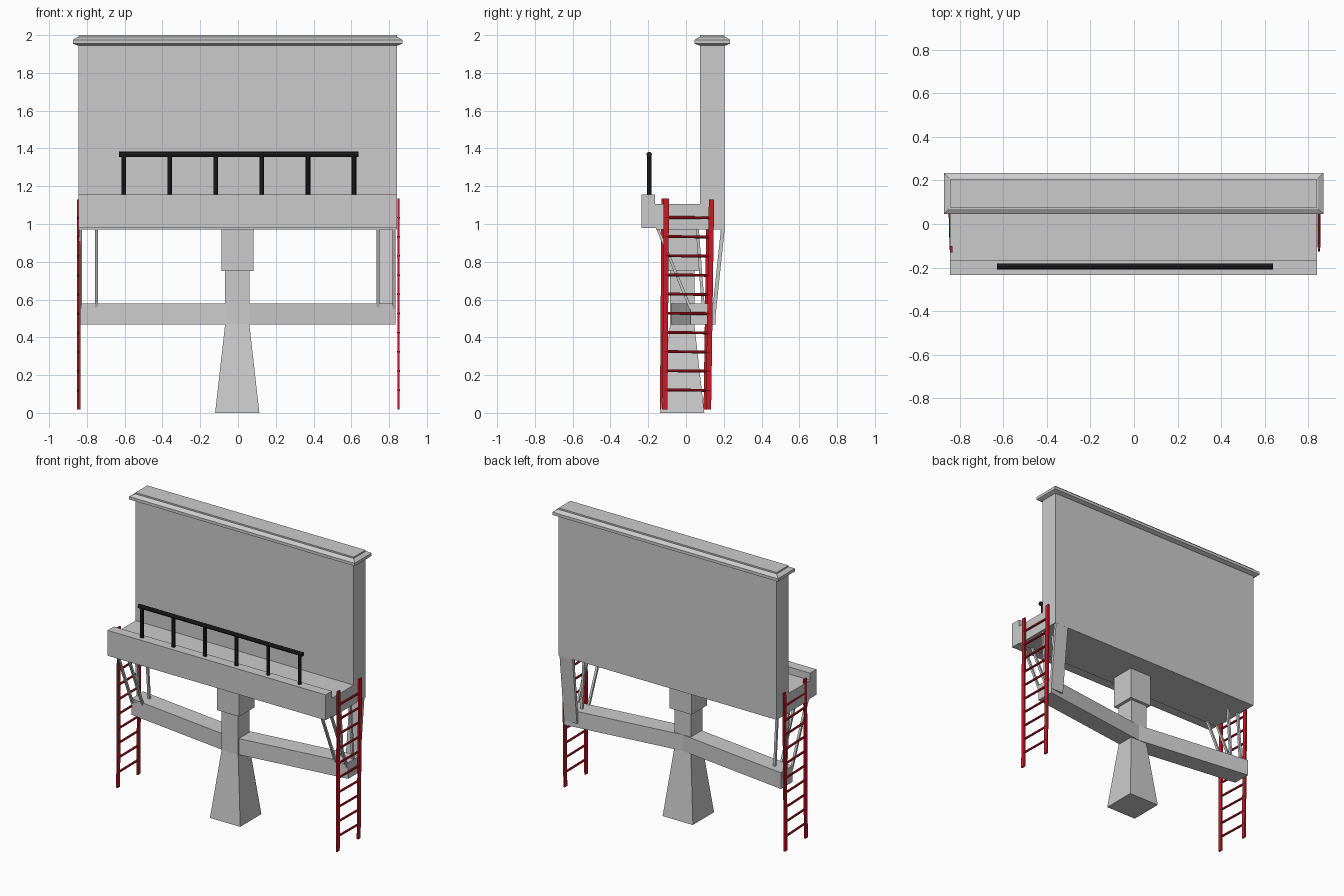
import bpy
from mathutils import Vector

if "Cube" in bpy.data.objects:
    bpy.data.objects.remove(bpy.data.objects["Cube"])


def mesh(name, verts, faces, mat=None):
    me = bpy.data.meshes.new(name)
    me.from_pydata(verts, [], faces)
    ob = bpy.data.objects.new(name, me)
    bpy.context.collection.objects.link(ob)
    if mat:
        me.materials.append(mat)
    return ob


def loft(name, rings, mat=None):
    """Skin a list of equally sized rings and close both ends."""
    n = len(rings[0])
    verts = [v for r in rings for v in r]
    faces = [(k * n + i, k * n + (i + 1) % n, (k + 1) * n + (i + 1) % n, (k + 1) * n + i)
             for k in range(len(rings) - 1) for i in range(n)]
    faces += [tuple(range(n))[::-1], tuple(range(len(verts) - n, len(verts)))]
    ob = mesh(name, verts, faces, mat)
    import bmesh
    bm = bmesh.new()
    bm.from_mesh(ob.data)
    bmesh.ops.recalc_face_normals(bm, faces=bm.faces)
    bm.to_mesh(ob.data)
    bm.free()
    return ob


def rect(x0, x1, y0, y1, z):
    return [(x0, y0, z), (x1, y0, z), (x1, y1, z), (x0, y1, z)]


def bar(name, a, b, sx, sy, mat=None):
    """Upright or slanted bar with a horizontal sx by sy section."""
    return loft(name, [rect(p[0] - sx / 2, p[0] + sx / 2, p[1] - sy / 2, p[1] + sy / 2, p[2])
                       for p in (a, b)], mat)


def rod(name, a, b, r, mat):
    a, b = Vector(a), Vector(b)
    bpy.ops.mesh.primitive_cylinder_add(vertices=8, radius=r, depth=(b - a).length, location=(a + b) / 2)
    ob = bpy.context.object
    ob.name = name
    ob.rotation_euler = (b - a).to_track_quat('Z', 'Y').to_euler()
    ob.data.materials.append(mat)
    bpy.ops.object.shade_smooth_by_angle()


def material(name, col):
    m = bpy.data.materials.new(name)
    m.diffuse_color = col
    m.use_nodes = True
    m.node_tree.nodes["Principled BSDF"].inputs["Base Color"].default_value = m.diffuse_color
    return m


red = material("red_paint", (0.6, 0.01, 0.02, 1))
black = material("black_metal", (0.015, 0.015, 0.015, 1))

# Sign panel and catwalk as one extruded side profile
side = [(-.235, .978), (-.235, 1.155), (-.165, 1.155), (-.165, 1.105), (.075, 1.105),
        (.075, 2), (.205, 2), (.205, .97), (-.16, .97), (-.16, .978)]
loft("sign_and_catwalk", [[(x, y, z) for y, z in side] for x in (-.845, .842)])

# Chamfered trim around the panel top
loft("top_trim", [rect(-.85 - d, .846 + d, .07 - d, .21 + d, z)
                  for d, z in ((0, 1.945), (.024, 1.955), (.024, 1.975), (0, 1.99))])

# Tapered column with wider head
cy = -.02
loft("column", [rect(-.004 - h, -.004 + h, cy - h, cy + h, z)
                for h, z in ((.117, 0), (.064, .47), (.064, .76))])
loft("column_head", [rect(-.088, .082, cy - .085, cy + .085, z) for z in (.75, .98)])

# Cross beam, bent backwards at both ends
loft("cross_beam", [[(x, y, .467), (x, y + .13, .467), (x, y + .13, .58), (x, y, .58)]
                    for x, y in ((-.842, .025), (-.004, -.085), (.835, .025))])

# Hanging bracket frames at both ends
for tag, x0, x1 in (("left", -.833, -.75), ("right", .742, .825)):
    for x in (x0, x1):
        bar(tag + "_front_strut", (x, -.15, .975), (x, .025, .55), .015, .016)
        bar(tag + "_rear_strut", (x, .06, .975), (x, .092, .55), .015, .016)
        loft(tag + "_foot_bar", [rect(x - .0075, x + .0075, .018, .1, z) for z in (.547, .565)])
    for y in (.025, .092):
        loft(tag + "_cross_bar", [rect(x0, x1, y - .008, y + .008, z) for z in (.547, .565)])
# Solid plate behind the right bracket
loft("right_back_plate", [rect(.735, .835, .185, .205, .975), rect(.735, .835, .135, .155, .5)])

# Handrail
for i in range(6):
    x = -.605 + i * .2438
    rod("rail_post", (x, -.195, 1.15), (x, -.195, 1.365), .0125, black)
rod("handrail", (-.63, -.195, 1.368), (.638, -.195, 1.368), .0145, black)

# Ladders: (front rail x, rear rail x, y shift)
for tag, xf, xr, dy in (("left", -.84, -.846, -.012), ("right", .85, .85, 0)):
    front, rear = -.108 + dy, .127 + dy
    bar(tag + "_ladder_rail", (xf, front - .004, .018), (xf, front + .004, 1.135), .011, .028, red)
    bar(tag + "_ladder_rail", (xr, rear - .008, .018), (xr, rear + .008, 1.13), .011, .028, red)
    for i in range(10):
        z = .122 + i * .1015
        rod(tag + "_ladder_rung", (xf, front, z), (xr, rear, z - .003), .0075, red)
